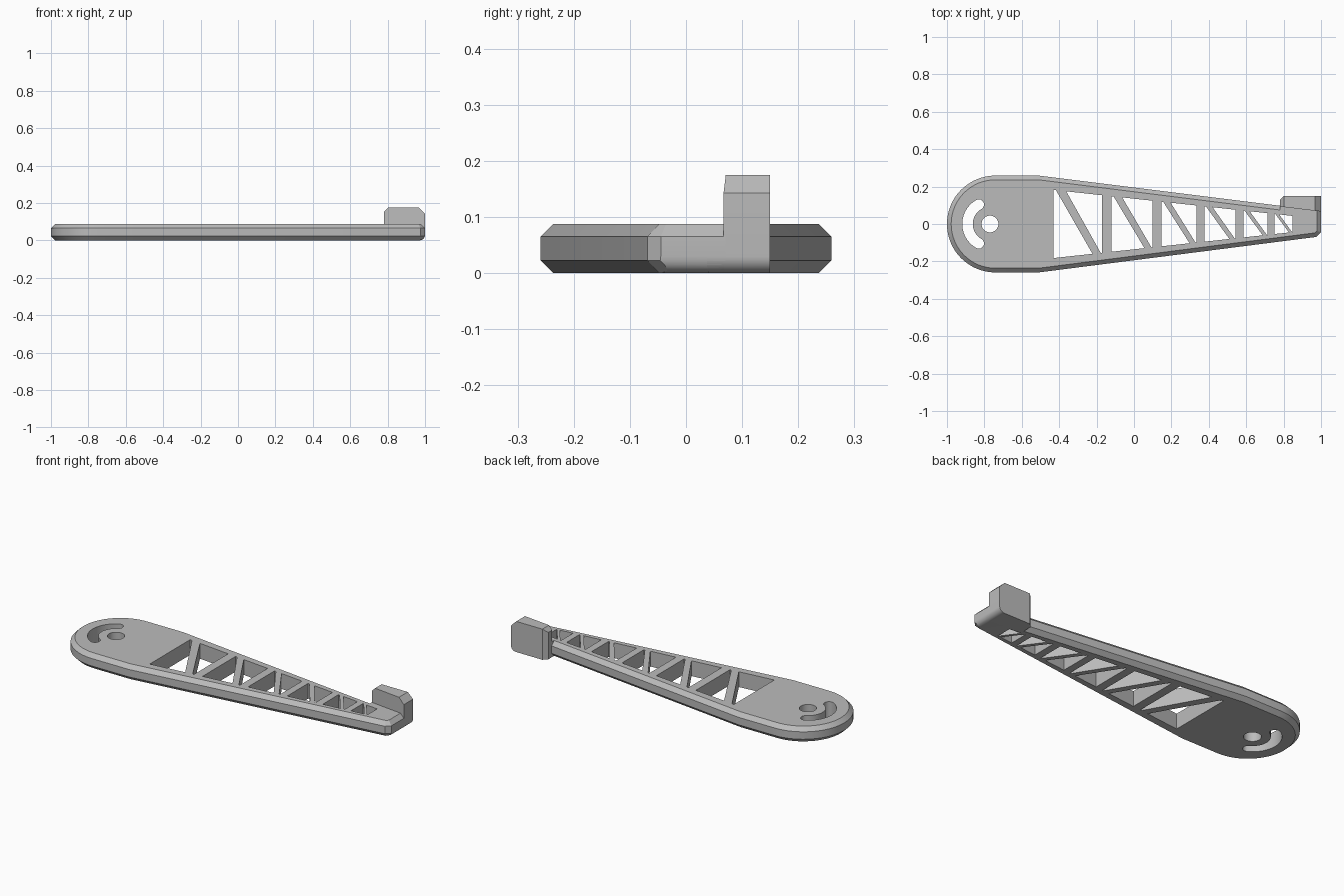
import bpy
import bmesh
from math import cos, sin, pi, radians, sqrt
from mathutils import Vector

cube = bpy.data.objects.get("Cube")
if cube:
    bpy.data.objects.remove(cube, do_unlink=True)

THICK, CHAMFER, ROUND = 0.0875, 0.0225, 0.03

grey = bpy.data.materials.new("light_grey")
grey.use_nodes = True
grey.diffuse_color = (0.5, 0.5, 0.5, 1)
grey.node_tree.nodes["Principled BSDF"].inputs["Base Color"].default_value = (0.5, 0.5, 0.5, 1)


def loft(bm, rings):
    """Skin a stack of equal rings and cap both ends."""
    loops = [[bm.verts.new(p) for p in ring] for ring in rings]
    n = len(loops[0])
    for a, b in zip(loops, loops[1:]):
        for i in range(n):
            j = (i + 1) % n
            bm.faces.new((a[i], a[j], b[j], b[i]))
    bm.faces.new(loops[0][::-1])
    bm.faces.new(loops[-1])


def make_object(name, bm):
    bmesh.ops.recalc_face_normals(bm, faces=bm.faces)
    mesh = bpy.data.meshes.new(name)
    bm.to_mesh(mesh)
    bm.free()
    mesh.materials.append(grey)
    obj = bpy.data.objects.new(name, mesh)
    bpy.context.collection.objects.link(obj)
    return obj


def activate(obj):
    bpy.ops.object.select_all(action='DESELECT')
    obj.select_set(True)
    bpy.context.view_layer.objects.active = obj


def arc(cx, cy, r, start, end, steps):
    angles = [radians(start + (end - start) * i / steps) for i in range(steps + 1)]
    return [(cx + r * cos(a), cy + r * sin(a)) for a in angles]


def inset(points, dists):
    """Move each edge of a counterclockwise outline inward by its own distance."""
    lines = []
    for i, p in enumerate(points):
        d = (Vector(points[(i + 1) % len(points)]) - Vector(p)).normalized()
        normal = Vector((-d.y, d.x))
        lines.append((normal, normal.dot(Vector(p)) + dists[i]))
    result = []
    for i in range(len(points)):
        (a, da), (b, db) = lines[i - 1], lines[i]
        det = a.x * b.y - a.y * b.x
        result.append(((da * b.y - a.y * db) / det, (a.x * db - da * b.x) / det))
    return result


# Arm: round head, tapered shank, chamfered sides, tip rounded underneath
outline = [(1, -0.045), (1, 0.07), (-0.51, 0.259)]
outline += arc(-0.741, 0, 0.259, 90, 270, 32)
outline += [(-0.51, -0.259), (0.976, -0.069)]
rings = []
for z in (0, 0.004, 0.009, 0.015, CHAMFER, ROUND, THICK - CHAMFER, THICK):
    top = max(0, z - (THICK - CHAMFER))
    side = max(0, CHAMFER - z) + top
    tip = top + (ROUND - sqrt(ROUND**2 - (ROUND - z)**2) if z < ROUND else 0)
    ring = inset(outline, [tip] + [side] * (len(outline) - 1))
    rings.append([(x, y, z) for x, y in ring])
bm = bmesh.new()
loft(bm, rings)
arm = make_object("arm", bm)

# Cutouts: pivot hole, curved slot and the triangles of the truss
bm = bmesh.new()


def add_cut(points):
    loft(bm, [[(x, y, z) for x, y in points] for z in (-0.1, 0.3)])


HUB, SLOT_R, SLOT_W = -0.77, 0.12, 0.028
add_cut(arc(HUB, 0, 0.045, 0, 350, 35))
ends = [(HUB + SLOT_R * cos(radians(a)), SLOT_R * sin(radians(a))) for a in (120, 240)]
slot = arc(HUB, 0, SLOT_R + SLOT_W, 120, 240, 20)
slot += arc(*ends[1], SLOT_W, 240, 420, 10)[1:-1]
slot += arc(HUB, 0, SLOT_R - SLOT_W, 240, 120, 20)
slot += arc(*ends[0], SLOT_W, -60, 120, 10)[1:-1]
add_cut(slot)


def edge(x):
    """Half height of the truss opening."""
    return 0.182 - 0.1086 * (x + 0.43)


cells = [(-0.43, -0.17), (-0.12, 0.10), (0.147, 0.335),
         (0.377, 0.543), (0.585, 0.714), (0.751, 0.848)]
for x0, x1 in cells:
    a, b, c, d = [x0 + (x1 - x0) * f for f in (0.05, 0.8, 0.26, 0.97)]
    add_cut([(x0, -edge(x0)), (b, -edge(b)), (a, edge(a)), (x0, edge(x0))])
    add_cut([(c, edge(c)), (d, -edge(d)), (x1, -edge(x1)), (x1, edge(x1))])
cutter = make_object("cutouts", bm)
cutter.hide_render = True

activate(arm)
cut = arm.modifiers.new("cutouts", 'BOOLEAN')
cut.operation = 'DIFFERENCE'
cut.solver = 'EXACT'
cut.object = cutter
bpy.ops.object.modifier_apply(modifier=cut.name)
bpy.data.objects.remove(cutter, do_unlink=True)


# Tip lug: raised block on the left side with a foot merging into the arm
def inner(x):
    return 0.067 + 0.118 * (1 - x)


def side_block(name, upper, near, far, trim):
    profile = [(0.78, 0)] + arc(1 - ROUND, ROUND, ROUND, -90, 0, 8) + upper
    bm = bmesh.new()
    loft(bm, [[(x, f(x), z) for x, z in profile] for f in (near, far)])
    if trim:
        # Bevel the upright outer corner
        hit = bmesh.ops.bisect_plane(
            bm, geom=bm.verts[:] + bm.edges[:] + bm.faces[:],
            plane_co=(0.78, 0.128, 0), plane_no=(-1, 1, 0), clear_outer=True)
        rim = [g for g in hit["geom_cut"] if isinstance(g, bmesh.types.BMEdge)]
        bmesh.ops.holes_fill(bm, edges=rim)
    return make_object(name, bm)


lug = side_block("tip_lug", [(1, 0.143), (0.967, 0.175), (0.802, 0.175), (0.78, 0.153)],
                 inner, lambda x: 0.15, True)
foot = side_block("lug_foot", [(1, THICK - CHAMFER), (1 - CHAMFER, THICK), (0.78, THICK)],
                  lambda x: inner(x) - 0.03, lambda x: inner(x) + 0.01, False)

for obj in (arm, lug, foot):
    activate(obj)
    bpy.ops.object.shade_smooth_by_angle(angle=radians(25))
